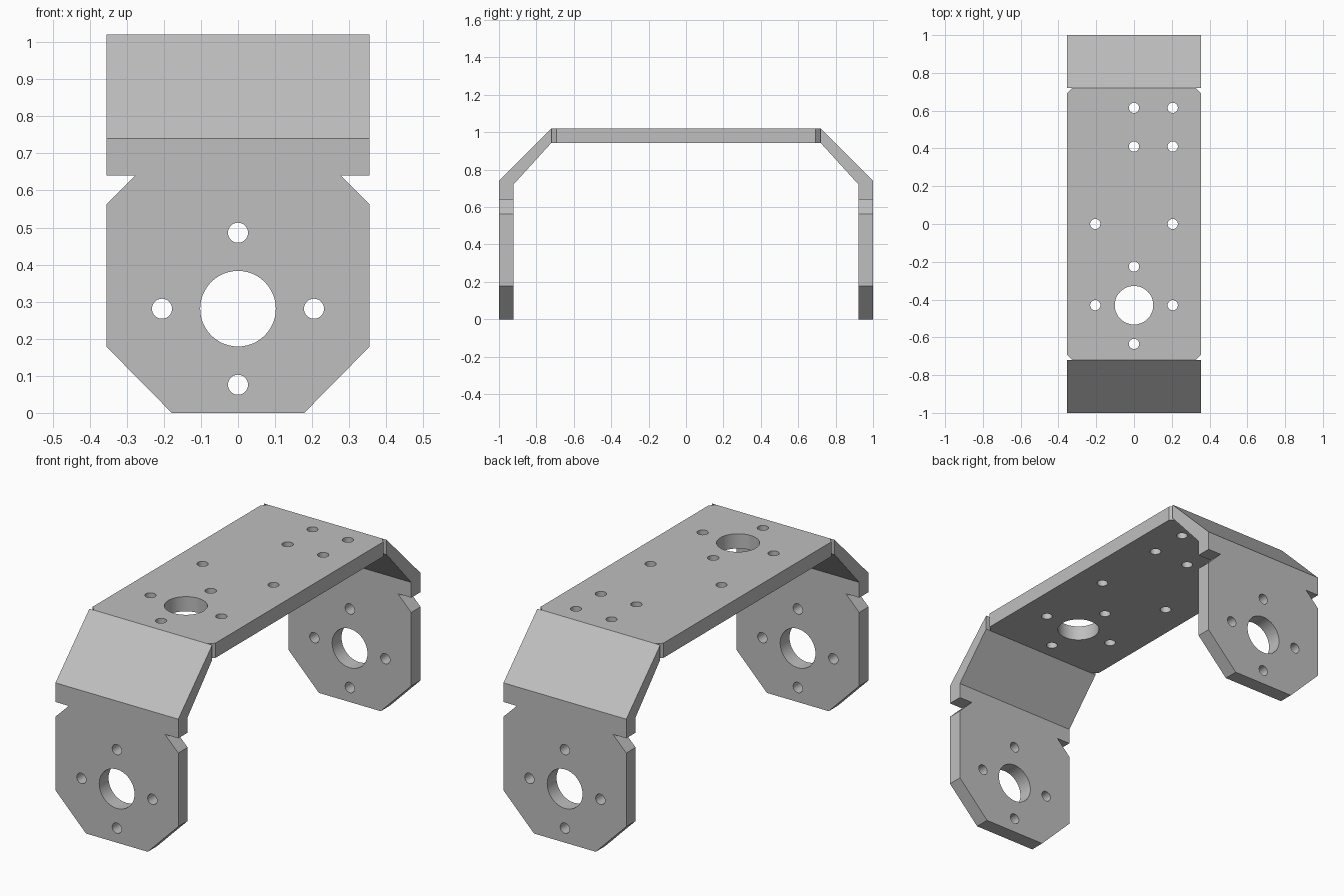
import bpy, bmesh, math

if "Cube" in bpy.data.objects:
    bpy.data.objects.remove(bpy.data.objects["Cube"], do_unlink=True)

HALF_W, HEIGHT, BEND_Y, BEND_Z = 0.355, 1.02, 0.72, 0.74
IN_Y, IN_Z, UNDER = 0.923, 0.72, 0.943
SMALL, LARGE, PITCH = 0.027, 0.102, 0.205


def prism(bm, points, axis, lo, hi):
    """Extrude a 2D outline along x, y or z."""
    def place(p, d):
        return {"x": (d, *p), "y": (p[0], d, p[1]), "z": (*p, d)}[axis]
    a = [bm.verts.new(place(p, lo)) for p in points]
    b = [bm.verts.new(place(p, hi)) for p in points]
    bm.faces.new(a)
    bm.faces.new(b[::-1])
    for i in range(len(a)):
        j = (i + 1) % len(a)
        bm.faces.new((a[i], b[i], b[j], a[j]))


def circle(u, v, r, n=48):
    return [(u + r * math.cos(2 * math.pi * i / n),
             v + r * math.sin(2 * math.pi * i / n)) for i in range(n)]


def make(name, bm):
    bmesh.ops.recalc_face_normals(bm, faces=bm.faces)
    mesh = bpy.data.meshes.new(name)
    bm.to_mesh(mesh)
    bm.free()
    ob = bpy.data.objects.new(name, mesh)
    bpy.context.collection.objects.link(ob)
    return ob


# Bent plate: one side profile, mirrored front to back
half = [(1, 0), (1, BEND_Z), (BEND_Y, HEIGHT)]
inner = [(BEND_Y, UNDER), (IN_Y, IN_Z), (IN_Y, 0)]
outline = (half + [(-y, z) for y, z in half[::-1]]
           + [(-y, z) for y, z in inner[::-1]] + inner)
bm = bmesh.new()
prism(bm, outline, "x", -HALF_W, HALF_W)
bracket = make("bracket", bm)

# Cutters
bm = bmesh.new()
leg_z = 0.281
for u, v, r in [(0, 0, LARGE), (PITCH, 0, SMALL), (-PITCH, 0, SMALL),
                (0, PITCH, SMALL), (0, -PITCH, SMALL)]:
    prism(bm, circle(u, leg_z + v, r), "y", -1.1, 1.1)

# Mounting holes in the top plate
top_holes = [(0, -0.43, LARGE), (0, -0.225, SMALL), (0, -0.635, SMALL)]
top_holes += [(s * PITCH, y, SMALL) for s in (-1, 1) for y in (0, -0.43)]
top_holes += [(x, y, SMALL) for x in (0, PITCH) for y in (0.41, 0.615)]
for x, y, r in top_holes:
    prism(bm, circle(x, y, r), "z", 0.85, 1.1)

for s in (-1, 1):
    # Chamfered feet and side notches of the legs
    prism(bm, [(s * 0.08, -0.1), (s * 0.455, 0.28), (s * 0.455, -0.1)], "y", -1.1, 1.1)
    prism(bm, [(s * 0.278, 0.64), (s * 0.378, 0.54), (s * 0.378, 0.64)], "y", -1.1, 1.1)
    # Relief notches at the top plate corners
    for t in (-1, 1):
        prism(bm, [(s * 0.328, t * BEND_Y), (s * 0.378, t * 0.67),
                   (s * 0.378, t * BEND_Y)], "z", 0.85, 1.1)
cutter = make("hole_cutter", bm)
cutter.hide_render = True

# Cut and bake
cut = bracket.modifiers.new("cut", "BOOLEAN")
cut.operation = "DIFFERENCE"
cut.solver = "EXACT"
cut.object = cutter
bpy.context.view_layer.update()
baked = bpy.data.meshes.new_from_object(
    bracket.evaluated_get(bpy.context.evaluated_depsgraph_get()))
bracket.modifiers.clear()
bracket.data = baked
bpy.data.objects.remove(cutter, do_unlink=True)

# Plain grey metal
mat = bpy.data.materials.new("grey_metal")
mat.use_nodes = True
grey = (0.52, 0.52, 0.52, 1)
mat.diffuse_color = grey
mat.node_tree.nodes["Principled BSDF"].inputs["Base Color"].default_value = grey
bracket.data.materials.clear()
bracket.data.materials.append(mat)

bpy.ops.object.select_all(action="DESELECT")
bracket.select_set(True)
bpy.context.view_layer.objects.active = bracket
bpy.ops.object.shade_smooth_by_angle(angle=math.radians(30))
